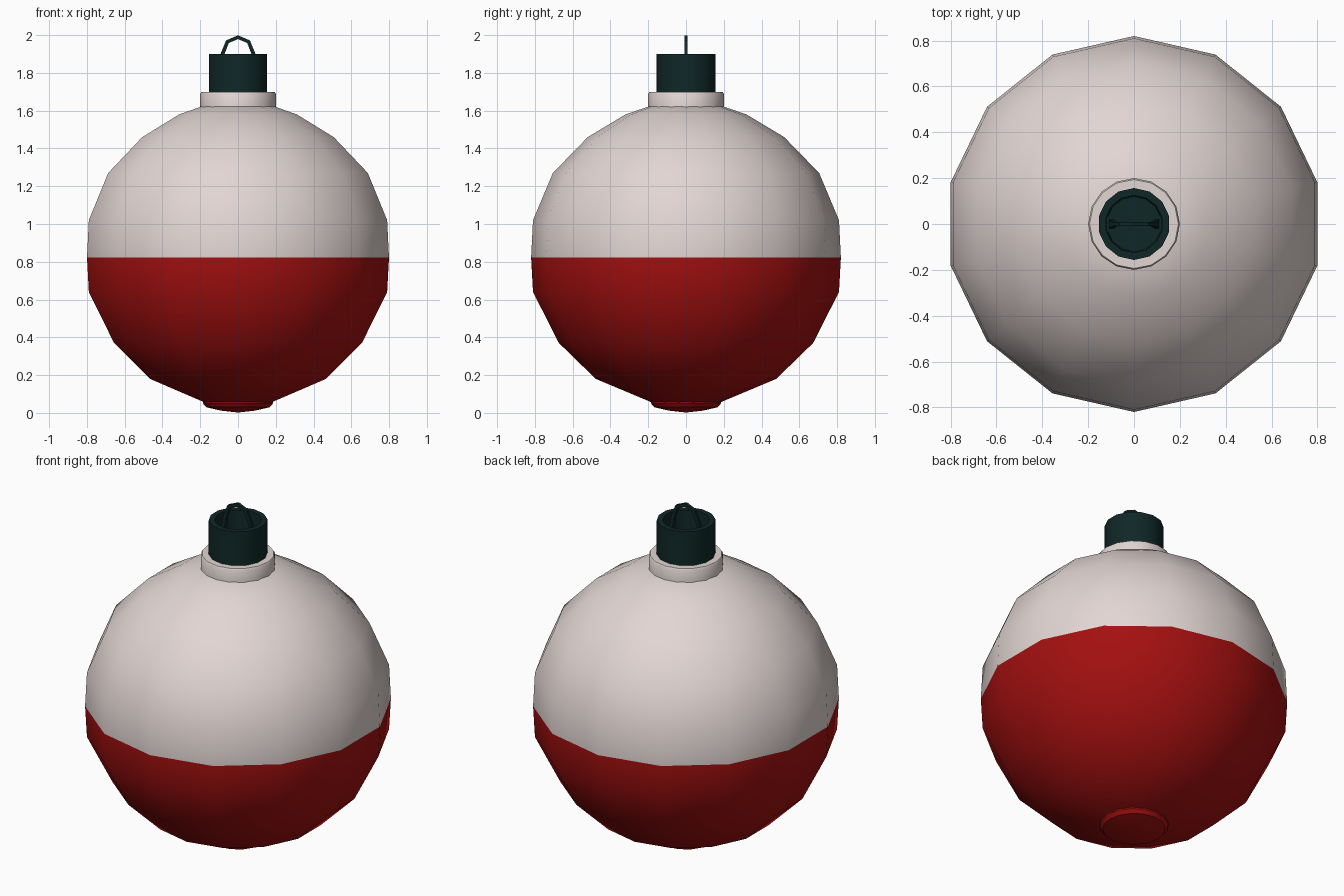
import bpy, bmesh, math
from mathutils import Vector

if "Cube" in bpy.data.objects:
    bpy.data.objects.remove(bpy.data.objects["Cube"])


def material(name, rgb):
    m = bpy.data.materials.new(name)
    m.diffuse_color = (*rgb, 1)
    m.use_nodes = True
    m.node_tree.nodes["Principled BSDF"].inputs["Base Color"].default_value = m.diffuse_color
    return m


WHITE = material("off_white", (0.76, 0.67, 0.65))
RED = material("deep_red", (0.37, 0.005, 0.005))
GREEN = material("dark_green", (0.005, 0.02, 0.02))


def finish(name, bm, mats, angle):
    bmesh.ops.recalc_face_normals(bm, faces=bm.faces)
    me = bpy.data.meshes.new(name)
    bm.to_mesh(me)
    bm.free()
    for m in mats:
        me.materials.append(m)
    ob = bpy.data.objects.new(name, me)
    bpy.context.collection.objects.link(ob)
    bpy.ops.object.select_all(action='DESELECT')
    ob.select_set(True)
    bpy.context.view_layer.objects.active = ob
    bpy.ops.object.shade_smooth_by_angle(angle=math.radians(angle))
    return ob


def lathe(name, profile, sides, mats, angle=35, rule=None):
    """Revolve (radius, z) points about z, with a corner on the y axis."""
    bm = bmesh.new()
    rings = []
    for r, z in profile:
        n = 1 if r == 0 else sides
        rings.append([bm.verts.new((r * math.sin(2 * math.pi * k / sides),
                                    r * math.cos(2 * math.pi * k / sides), z))
                      for k in range(n)])
    for a, b in zip(rings, rings[1:]):
        for k in range(sides):
            j = (k + 1) % sides
            quad = [a[k % len(a)], a[j % len(a)], b[j % len(b)], b[k % len(b)]]
            bm.faces.new(list(dict.fromkeys(quad)))
    if rule:
        for f in bm.faces:
            f.material_index = rule(f.calc_center_median())
    return finish(name, bm, mats, angle)


# Float ball: white above the waterline, red below
lathe("float_ball",
      [(0, 0.05), (0.18, 0.055), (0.478, 0.18), (0.673, 0.37), (0.81, 0.64),
       (0.82, 0.822), (0.81, 1.02), (0.705, 1.27), (0.52, 1.46),
       (0.32, 1.58), (0.19, 1.625), (0, 1.63)],
      14, [WHITE, RED], 45, lambda c: 1 if c.z < 0.822 else 0)

# Red button under the ball
lathe("bottom_button", [(0.185, 0.06), (0.185, 0.05), (0.168, 0.03), (0.09, 0.012), (0, 0.002)],
      16, [RED])

# White collar on top
lathe("collar", [(0.2, 1.61), (0.2, 1.69), (0.194, 1.70), (0, 1.70)], 16, [WHITE])

# Hollow push button
lathe("push_button",
      [(0, 1.69), (0.157, 1.69), (0.157, 1.90), (0.125, 1.90), (0.12, 1.74), (0, 1.74)],
      14, [GREEN])

# Wire hook: a square-section arch with legs inside the push button
path = [Vector(p) for p in [(-0.1, 1.74), (-0.082, 1.90), (-0.056, 1.965), (0, 1.989),
                            (0.056, 1.965), (0.082, 1.90), (0.1, 1.74)]]
bm = bmesh.new()
sections = []
for i, p in enumerate(path):
    d = (path[min(i + 1, len(path) - 1)] - path[max(i - 1, 0)]).normalized()
    n = Vector((-d.y, d.x)) * 0.01
    w = 0.02 if i in (0, len(path) - 1) else 0.009
    sections.append([bm.verts.new((p.x + s * n.x, t * w, p.y + s * n.y))
                     for s, t in ((1, 1), (1, -1), (-1, -1), (-1, 1))])
for a, b in zip(sections, sections[1:]):
    for k in range(4):
        j = (k + 1) % 4
        bm.faces.new((a[k], a[j], b[j], b[k]))
for end in (sections[0], sections[-1]):
    bm.faces.new(end)
finish("wire_hook", bm, [GREEN], 40)
